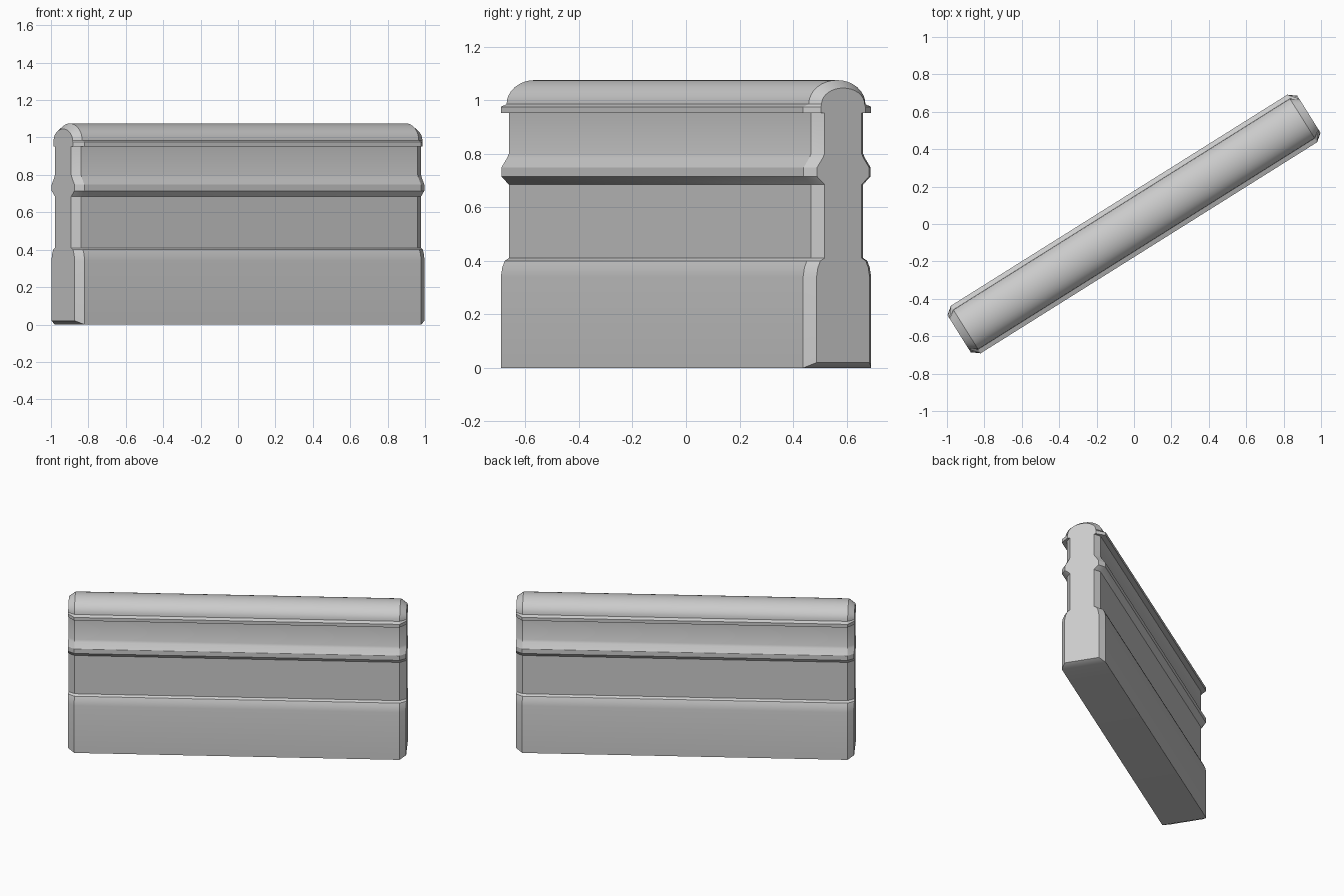
import bpy, bmesh, math

cube = bpy.data.objects.get("Cube")
if cube:
    bpy.data.objects.remove(cube, do_unlink=True)

LENGTH = 1.104      # half length along the wall
CHAMFER = 0.042     # length of the bevelled ends
ANGLE = math.radians(32.1)
SPRING = 0.985      # height where the rounded coping starts
RISE = 0.09

stone = bpy.data.materials.new("grey stone")
stone.use_nodes = True
colour = (0.6, 0.6, 0.6, 1)
stone.diffuse_color = colour
stone.node_tree.nodes["Principled BSDF"].inputs["Base Color"].default_value = colour

# Half profile (half width, height): plinth, wall, band, ledge
half = [(0.15, 0), (0.15, 0.34), (0.144, 0.375), (0.133, 0.4), (0.115, 0.41),
        (0.115, 0.685), (0.148, 0.715), (0.148, 0.748), (0.122, 0.785), (0.115, 0.8),
        (0.115, 0.952), (0.15, 0.952), (0.15, 0.975), (0.125, SPRING)]
# Rounded coping
STEPS = 8
for i in range(1, STEPS + 1):
    a = math.pi / 2 * i / STEPS
    half.append((0.125 * math.cos(a), SPRING + RISE * math.sin(a)))
half[-1] = (0, SPRING + RISE)


def shrink(point):
    """Smaller outline used on the flat end faces."""
    w, z = point
    if z >= SPRING:
        return w * 0.76, SPRING + (z - SPRING) * 0.67
    inset = 0.052 if z > 0.95 and w > 0.12 else 0.033
    return w - inset, max(z, 0.02)


def ring(bm, x, outline):
    """Mirrored closed outline at one station along the wall."""
    full = outline + [(-w, z) for w, z in reversed(outline[:-1])]
    return [bm.verts.new((x, w, z)) for w, z in full]


# Wall: sweep the profile between two bevelled ends
bm = bmesh.new()
small = [shrink(p) for p in half]
rings = [ring(bm, -LENGTH, small), ring(bm, CHAMFER - LENGTH, half),
         ring(bm, LENGTH - CHAMFER, half), ring(bm, LENGTH, small)]
for a, b in zip(rings, rings[1:]):
    n = len(a)
    for i in range(n):
        j = (i + 1) % n
        bm.faces.new((a[i], a[j], b[j], b[i]))
bm.faces.new(rings[0])
bm.faces.new(rings[-1])
bmesh.ops.recalc_face_normals(bm, faces=bm.faces)

mesh = bpy.data.meshes.new("stone_wall")
bm.to_mesh(mesh)
bm.free()
mesh.materials.append(stone)
wall = bpy.data.objects.new("stone_wall", mesh)
bpy.context.collection.objects.link(wall)
wall.rotation_euler.z = ANGLE

bpy.ops.object.select_all(action='DESELECT')
wall.select_set(True)
bpy.context.view_layer.objects.active = wall
bpy.ops.object.shade_smooth_by_angle(angle=math.radians(28))
